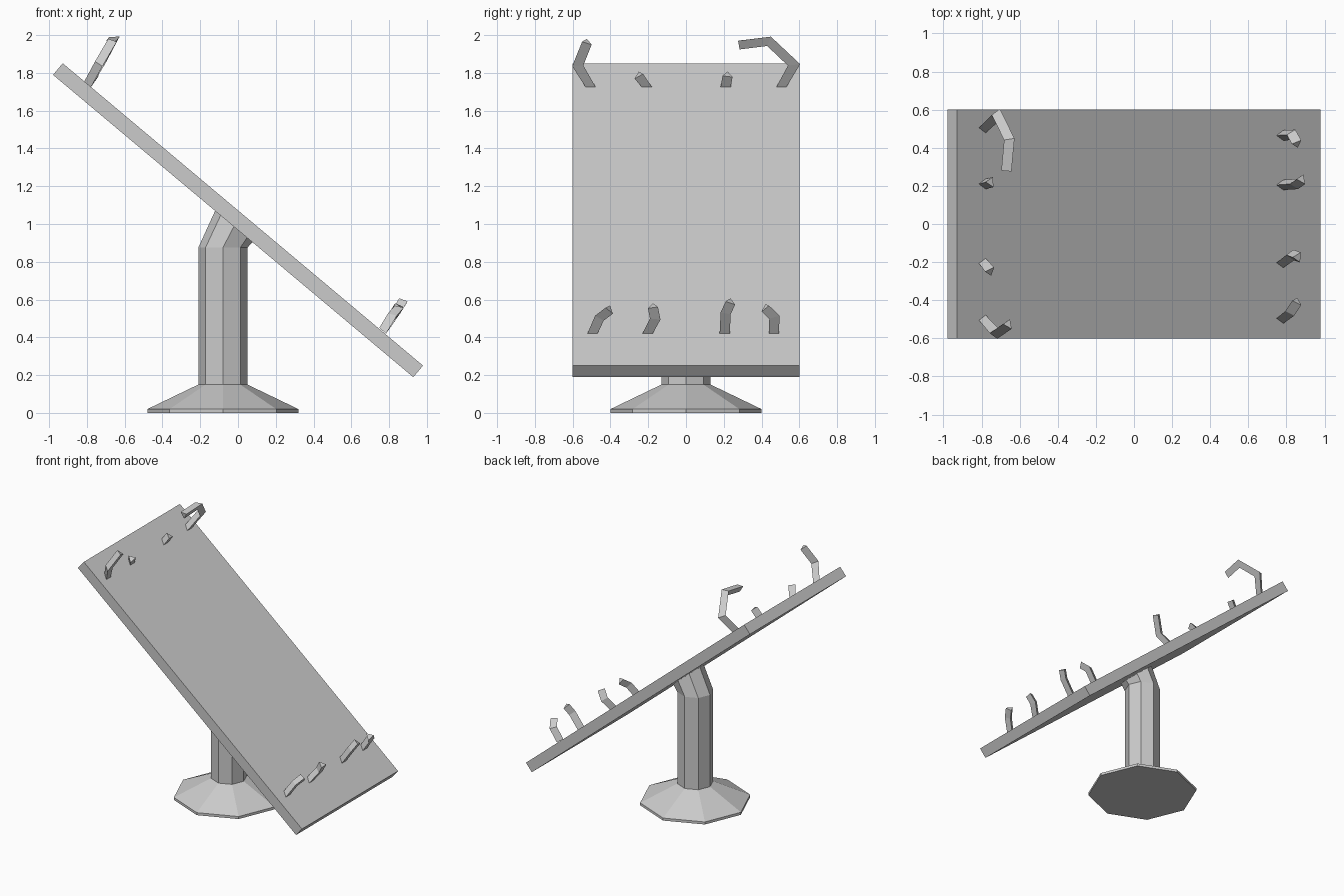
import bpy
import bmesh
import math
from mathutils import Vector, Matrix

if "Cube" in bpy.data.objects:
    bpy.data.objects.remove(bpy.data.objects["Cube"])

grey = bpy.data.materials.new("plain grey")
grey.diffuse_color = (0.6, 0.6, 0.6, 1)
grey.use_nodes = True
grey.node_tree.nodes["Principled BSDF"].inputs["Base Color"].default_value = grey.diffuse_color
TILT = math.radians(40)
NORMAL = Vector((math.sin(TILT), 0, math.cos(TILT)))


def finish(name, bm):
    bmesh.ops.recalc_face_normals(bm, faces=bm.faces)
    mesh = bpy.data.meshes.new(name)
    bm.to_mesh(mesh)
    bm.free()
    mesh.materials.append(grey)
    obj = bpy.data.objects.new(name, mesh)
    bpy.context.collection.objects.link(obj)
    return obj


def loft(name, rings):
    """Skin a list of equal-length point rings and cap both ends."""
    bm = bmesh.new()
    rows = [[bm.verts.new(p) for p in ring] for ring in rings]
    n = len(rows[0])
    for a, b in zip(rows, rows[1:]):
        for i in range(n):
            j = (i + 1) % n
            bm.faces.new((a[i], a[j], b[j], b[i]))
    bm.faces.new(rows[0])
    bm.faces.new(rows[-1])
    return finish(name, bm)


# Tilted table board
bm = bmesh.new()
bmesh.ops.create_cube(bm, size=1)
bmesh.ops.transform(bm, verts=bm.verts, matrix=(
    Matrix.Translation((0, 0, 1.02)) @ Matrix.Rotation(TILT, 4, 'Y')
    @ Matrix.Diagonal((2.49, 1.2, 0.08, 1))))
finish("table_board", bm)


# Octagonal pedestal: foot, column and neck leaning into the board
def octagon(x, z, r, tilt=0.0):
    turn = Matrix.Rotation(tilt, 3, 'Y')
    return [Vector((x, 0, z)) + turn @ Vector((r * math.cos(k * math.pi / 4),
            r * math.sin(k * math.pi / 4), 0)) for k in range(8)]


loft("pedestal", [octagon(-0.08, 0, 0.4), octagon(-0.08, 0.02, 0.4),
                  octagon(-0.08, 0.15, 0.13), octagon(-0.08, 0.875, 0.13),
                  octagon(-0.02, 0.99, 0.13, TILT)])


# Broken restraint straps: three-sided bent bars rising from the board
def strap(name, points, r=0.031):
    pts = [Vector(p) for p in points]
    dirs = [(b - a).normalized() for a, b in zip(pts, pts[1:])]
    rings = []
    for i, p in enumerate(pts):
        before, after = dirs[max(i - 1, 0)], dirs[min(i, len(dirs) - 1)]
        t = NORMAL if i == 0 else (before + after).normalized()
        u = Vector((1, 0, -0.6))
        u = (u - t * u.dot(t)).normalized()
        v = t.cross(u)
        miter = 1 if i == 0 else 1 / max(0.6, t.dot(before))
        rings.append([p + r * (math.cos(a) * u + math.sin(a) * miter * v)
                      for a in (math.pi / 3, math.pi, -math.pi / 3)])
    loft(name, rings)


strap("upper_strap_back", [(-0.79, 0.505, 1.735), (-0.72, 0.572, 1.85),
                           (-0.655, 0.44, 1.975), (-0.67, 0.28, 1.955)])
strap("upper_strap_front", [(-0.79, -0.505, 1.735), (-0.73, -0.573, 1.845),
                            (-0.66, -0.525, 1.965)])
strap("upper_stub_front", [(-0.79, -0.207, 1.735), (-0.755, -0.25, 1.79)])
strap("upper_stub_back", [(-0.79, 0.21, 1.735), (-0.752, 0.22, 1.79)])
strap("lower_strap_back", [(0.772, 0.465, 0.43), (0.828, 0.468, 0.515),
                           (0.855, 0.42, 0.56)])
strap("lower_strap_mid_back", [(0.772, 0.205, 0.43), (0.845, 0.21, 0.535),
                               (0.88, 0.235, 0.59)])
strap("lower_strap_mid_front", [(0.772, -0.203, 0.43), (0.825, -0.163, 0.505),
                                (0.86, -0.175, 0.565)])
strap("lower_strap_front", [(0.772, -0.495, 0.43), (0.82, -0.458, 0.51),
                            (0.855, -0.405, 0.55)])
